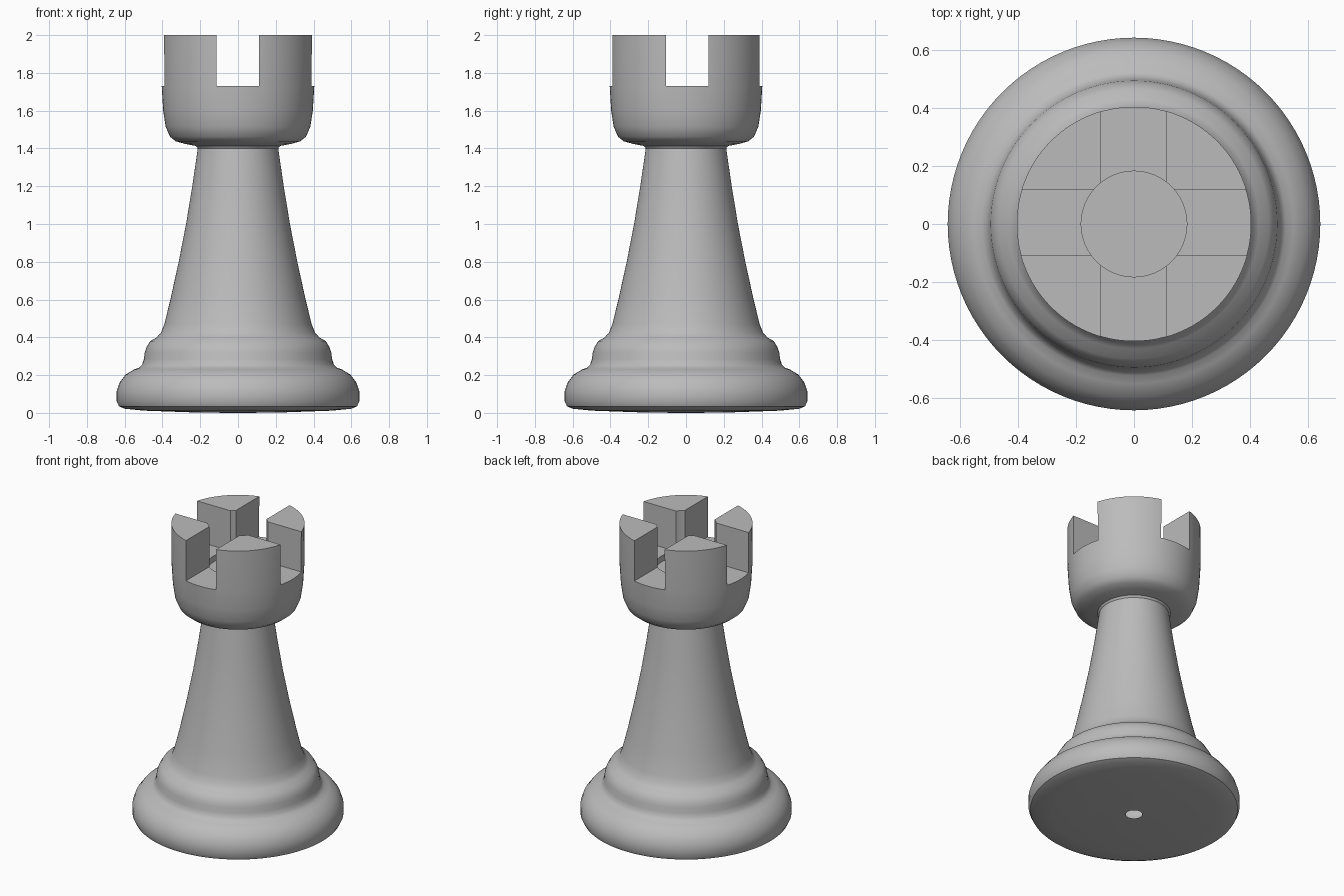
import bpy
import math

if "Cube" in bpy.data.objects:
    bpy.data.objects.remove(bpy.data.objects["Cube"], do_unlink=True)

GREY = (0.5, 0.5, 0.5, 1)
stone = bpy.data.materials.new("plain grey")
stone.use_nodes = True
stone.diffuse_color = GREY
stone.node_tree.nodes["Principled BSDF"].inputs["Base Color"].default_value = GREY


def lathe(name, profile, steps=96):
    """Spin a profile of (radius, height) points about the z axis."""
    verts, faces = [], []
    for r, z in profile:
        for i in range(steps):
            a = math.tau * i / steps
            verts.append((r * math.cos(a), r * math.sin(a), z))
    for k in range(len(profile) - 1):
        for i in range(steps):
            j = (i + 1) % steps
            faces.append((k * steps + i, k * steps + j,
                          (k + 1) * steps + j, (k + 1) * steps + i))
    # close the inner end of the profile (well floor)
    last = (len(profile) - 1) * steps
    faces.append(tuple(last + i for i in range(steps)))
    # close the start as well, so that cuts stay solid
    faces.append(tuple(reversed(range(steps))))
    mesh = bpy.data.meshes.new(name)
    mesh.from_pydata(verts, [], faces)
    obj = bpy.data.objects.new(name, mesh)
    bpy.context.collection.objects.link(obj)
    obj.data.materials.append(stone)
    return obj


def cutter(name, size, location):
    bpy.ops.mesh.primitive_cube_add(size=1, location=location)
    obj = bpy.context.object
    obj.name = name
    obj.scale = size
    obj.hide_render = True
    obj.display_type = 'WIRE'
    return obj


# Base, stem and head outline, from the underside up to the well floor
base = [(0.05, 0.0), (0.25, 0.003), (0.5, 0.012), (0.6, 0.022), (0.63, 0.035),
        (0.642, 0.06), (0.642, 0.115), (0.627, 0.16), (0.595, 0.203),
        (0.55, 0.23), (0.522, 0.24), (0.507, 0.257), (0.498, 0.285),
        (0.494, 0.32), (0.485, 0.347), (0.465, 0.38), (0.43, 0.4)]
stem = [(0.408, 0.425), (0.39, 0.47), (0.358, 0.6), (0.314, 0.8),
        (0.275, 1.0), (0.242, 1.2), (0.213, 1.4)]
head = [(0.222, 1.413), (0.28, 1.424), (0.33, 1.438), (0.36, 1.462),
        (0.383, 1.515), (0.396, 1.6), (0.404, 1.73), (0.405, 2.0),
        (0.182, 2.0), (0.182, 1.69)]
tower = lathe("rook_body", base + stem + head)

# Crossing slots that split the rim into four merlons
slots = [cutter("slot_cutter_x", (2, 0.224, 1), (0, 0.006, 2.23)),
         cutter("slot_cutter_y", (0.224, 2, 1), (-0.002, 0, 2.23))]
for slot in slots:
    mod = tower.modifiers.new(slot.name, 'BOOLEAN')
    mod.operation = 'DIFFERENCE'
    mod.solver = 'EXACT'
    mod.object = slot

# Apply the cuts, drop the cutters and open the small hole underneath
bpy.ops.object.select_all(action='DESELECT')
bpy.context.view_layer.objects.active = tower
tower.select_set(True)
for mod in list(tower.modifiers):
    bpy.ops.object.modifier_apply(modifier=mod.name)
for slot in slots:
    bpy.data.objects.remove(slot, do_unlink=True)

import bmesh
bm = bmesh.new()
bm.from_mesh(tower.data)
plug = [f for f in bm.faces if all(v.co.z < 0.001 for v in f.verts)]
bmesh.ops.delete(bm, geom=plug, context='FACES')
bm.to_mesh(tower.data)
bm.free()

bpy.ops.object.shade_smooth_by_angle(angle=math.radians(35))
